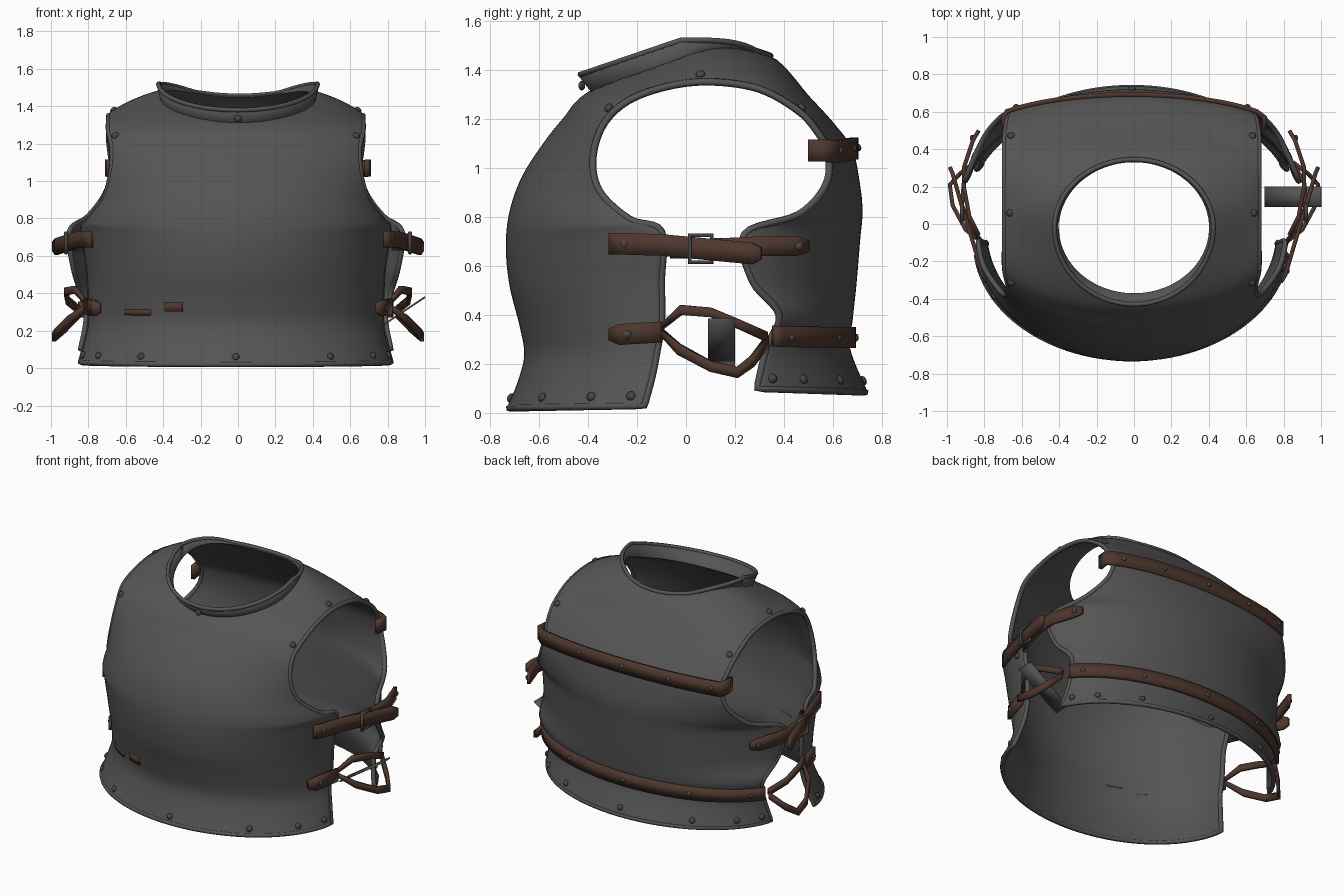
import bpy, bmesh, math
from mathutils import Vector
from mathutils.bvhtree import BVHTree

cube = bpy.data.objects.get("Cube")
if cube:
    bpy.data.objects.remove(cube, do_unlink=True)


def material(name, rgb):
    m = bpy.data.materials.new(name)
    m.use_nodes = True
    m.diffuse_color = (*rgb, 1)
    bsdf = m.node_tree.nodes["Principled BSDF"]
    bsdf.inputs["Base Color"].default_value = (*rgb, 1)
    bsdf.inputs["Roughness"].default_value = 0.6
    return m


STEEL = material("dark steel", (0.09, 0.09, 0.09))
IRON = material("blackened iron", (0.06, 0.06, 0.06))
LEATHER = material("brown leather", (0.077, 0.038, 0.027))
UP = Vector((0, 0, 1))

# Stations from the front hem over the shoulder to the back hem:
# centre line y, z and then side edge x, y, z
FRONT = [(-.72, .02, .83, -.17, .03), (-.675, .13, .80, -.14, .14),
         (-.65, .24, .78, -.12, .24), (-.67, .36, .78, -.10, .37),
         (-.71, .52, .79, -.10, .54), (-.725, .68, .82, -.10, .74),
         (-.71, .82, .79, -.23, .79), (-.66, .96, .71, -.35, .9),
         (-.57, 1.1, .67, -.38, 1.03), (-.49, 1.2, .66, -.34, 1.17)]
SHOULDER = [(-.41, 1.29, .68, -.24, 1.27), (-.2, 1.41, .68, -.08, 1.33),
            (.1, 1.53, .68, .1, 1.35), (.34, 1.45, .68, .3, 1.32)]
BACK = [(.5, 1.28, .68, .46, 1.23), (.60, 1.17, .67, .54, 1.14),
        (.67, 1.07, .66, .58, 1.06), (.70, .93, .70, .57, .93),
        (.71, .82, .79, .46, .81), (.70, .70, .89, .24, .73),
        (.685, .52, .87, .27, .54), (.67, .38, .83, .38, .40),
        (.66, .26, .80, .33, .27), (.73, .085, .83, .29, .10)]
STATIONS = FRONT + SHOULDER + BACK
LAST = len(STATIONS) - 1


def station(t):
    """Smooth blend of neighbouring stations."""
    i = min(int(t), LAST - 1)
    f = t - i
    rows = [STATIONS[min(max(k, 0), LAST)] for k in range(i - 1, i + 3)]
    return [0.5 * (2 * b + f * (c - a) + f * f * (2 * a - 5 * b + 4 * c - d)
                   + f ** 3 * (3 * (b - c) + d - a))
            for a, b, c, d in zip(*rows)]


def skin(t, u):
    """Point on the armour: t along the stations, u from -1 to 1 across."""
    cy, cz, ex, ey, ez = station(t)
    depth = math.hypot(cy - ey, cz - ez)
    a = math.radians(min(85, 45 + 70 * depth))
    k = (math.cos(u * a) - math.cos(a)) / (1 - math.cos(a))
    x = ex * math.sin(u * a) / math.sin(a) - 0.012
    return Vector((x, ey + (cy - ey) * k, ez + (cz - ez) * k))


def frame(t, u):
    """Surface point and outward normal."""
    e = 0.02
    p = skin(t, u)
    along = skin(min(t + e, LAST), u) - skin(max(t - e, 0), u)
    n = along.cross(skin(t, u + e) - skin(t, u - e)).normalized()
    return p, n if n.dot(p - Vector((0, .05, .8))) > 0 else -n


def finish(name, bm, mat):
    me = bpy.data.meshes.new(name)
    bm.to_mesh(me)
    bm.free()
    ob = bpy.data.objects.new(name, me)
    bpy.context.collection.objects.link(ob)
    me.materials.append(mat)
    bpy.ops.object.select_all(action='DESELECT')
    ob.select_set(True)
    bpy.context.view_layer.objects.active = ob
    bpy.ops.object.shade_smooth_by_angle(angle=math.radians(40))
    return ob


def thicken(ob, thick):
    mod = ob.modifiers.new("thickness", 'SOLIDIFY')
    mod.thickness, mod.offset = thick, 0


def grid_mesh(rows):
    bm = bmesh.new()
    grid = [[bm.verts.new(p) for p in r] for r in rows]
    for r, q in zip(grid, grid[1:]):
        for i in range(len(r) - 1):
            bm.faces.new((r[i], r[i + 1], q[i + 1], q[i]))
    return bm


def ribbon(name, pts, widths, thick, mat):
    """Upright strip along a path."""
    rows = [[p + UP * k * w / 2 for p, w in zip(pts, widths)] for k in (-1, 1)]
    thicken(finish(name, grid_mesh(rows), mat), thick)


def tube(name, pts, radius, mat):
    cu = bpy.data.curves.new(name, 'CURVE')
    cu.dimensions = '3D'
    cu.bevel_depth, cu.bevel_resolution = radius, 1
    sp = cu.splines.new('POLY')
    sp.points.add(len(pts) - 1)
    for q, p in zip(sp.points, pts):
        q.co = (*p, 1)
    sp.use_cyclic_u = True
    cu.materials.append(mat)
    bpy.context.collection.objects.link(bpy.data.objects.new(name, cu))


def rivet(name, p, n, r=0.02):
    bm = bmesh.new()
    bmesh.ops.create_uvsphere(bm, u_segments=10, v_segments=6, radius=r)
    for v in bm.verts:
        v.co.z *= 0.7
        v.co = n.to_track_quat('Z', 'Y') @ v.co + p
    finish(name, bm, IRON)


# Cuirass shell with the neck opening cut out and drawn up into a collar
STEPS, ACROSS = 8, 64
NECK_Y, RX, RY = -0.02, 0.41, 0.36
bm = grid_mesh([[skin(i / STEPS, 2 * j / ACROSS - 1) for j in range(ACROSS + 1)]
                for i in range(LAST * STEPS + 1)])
tree = BVHTree.FromBMesh(bm)


def neck_edge(a):
    top = Vector((RX * math.cos(a), NECK_Y + RY * math.sin(a), 3))
    return tree.ray_cast(top, -UP)[0]


def collar_rim(a):
    """Flared at the front, high at the sides, flush at the back."""
    s = math.sin(a)
    z = 1.52 - 0.14 * max(0, -s) - 0.09 * max(0, s) ** 4
    return Vector((0.425 * math.cos(a), NECK_Y + (0.41 if s < 0 else 0.365) * s,
                   max(z, neck_edge(a).z + 0.006)))


def neck_angle(co):
    return math.atan2((co.y - NECK_Y) / RY, co.x / RX)


def in_neck(c):
    return c.z > 1.2 and math.hypot(c.x / RX, (c.y - NECK_Y) / RY) < 1


bmesh.ops.delete(bm, geom=[f for f in bm.faces if in_neck(f.calc_center_median())], context='FACES')
ring = [e for e in bm.edges if e.is_boundary
        and all(abs(v.co.x) < 0.55 and v.co.z > 1.2 for v in e.verts)]
for v in {v for e in ring for v in e.verts}:
    v.co = neck_edge(neck_angle(v.co))
for v in bmesh.ops.extrude_edge_only(bm, edges=ring)["geom"]:
    if isinstance(v, bmesh.types.BMVert):
        v.co = collar_rim(neck_angle(v.co))
thicken(finish("cuirass_shell", bm, STEEL), 0.02)

# Rolled borders
tube("collar_border", [collar_rim(math.tau * i / 64) for i in range(64)], 0.013, STEEL)
us = [i / 24 - 1 for i in range(49)]
ts = [i / 6 for i in range(LAST * 6 + 1)]
tube("plate_border", [skin(0, u) for u in us] + [skin(t, 1) for t in ts[1:-1]]
     + [skin(LAST, -u) for u in us] + [skin(t, -1) for t in ts[-2:0:-1]], 0.015, STEEL)

# Rivets along the hems, armholes and collar
spots = [(t, u) for t in (0.4, LAST - 0.3) for u in (-.93, -.74, -.45, 0, .45, .74, .93)]
spots += [(t, s * .93) for t in (4.6, 9.6, 11.8, 14) for s in (-1, 1)]
for t, u in spots:
    p, n = frame(t, u)
    rivet("plate_rivet", p + n * 0.012, n)
rivet("collar_rivet", Vector((0, -.425, 1.335)), Vector((0, -1, 0)))


# Leather bands across the back, the upper one wrapping round the armhole edge
def band(name, t, width, u0, u1, lift, wrap=()):
    fr = [frame(t, u0 + (u1 - u0) * i / 40) for i in range(41)]
    pts = [p + n * lift for p, n in fr]
    pts = [Vector((-x, y, z)) for x, y, z in wrap] + pts + [Vector(w) for w in wrap[::-1]]
    ribbon(name, pts, [width] * len(pts), 0.025, LEATHER)


band("upper_back_band", 16, .09, -1, 1, .024, [(.69, .5, 1.07), (.70, .57, 1.07)])
band("lower_back_band", 21.6, .085, -1.02, 1.02, .024)
for t in (16, 21.6):
    for u in (-.9, -.45, 0, .45, .9):
        p, n = frame(t, u)
        rivet("band_rivet", p + n * 0.036, n, 0.016)

# Slivers of leather showing through the front of the waist
band("front_leather_sliver", 2.5, .03, -.58, -.42, .004)
band("front_leather_patch", 2.75, .05, -.34, -.25, .004)


def strap(name, pts, width, side):
    """Leather strip along a path, narrower at its first point."""
    pts = [Vector((x * side, y, z)) for x, y, z in pts]
    ribbon(name, pts, [width * 0.55] + [width] * (len(pts) - 1), 0.022, LEATHER)


# Side straps and buckles
for side, label in ((1, "left"), (-1, "right")):
    strap(label + "_front_upper_strap", [(.985, .305, .65), (.97, .27, .65), (.91, .06, .67),
          (.86, -.1, .685), (.81, -.27, .69), (.785, -.31, .69)], .088, side)
    strap(label + "_back_upper_strap", [(.83, .5, .68), (.86, .45, .68), (.91, .3, .68),
          (.91, .2, .675), (.88, .04, .67), (.83, -.06, .67)], .08, side)
    strap(label + "_front_lower_strap", [(.74, -.31, .32), (.77, -.27, .32), (.815, -.1, .33)],
          .085, side)
    strap(label + "_hanging_strap", [(.81, -.1, .33), (.90, -.03, .26), (.97, .1, .19),
          (.985, .21, .165), (.93, .27, .21), (.85, .33, .29)], .045, side)
    strap(label + "_closing_strap", [(.81, -.1, .35), (.87, -.02, .42), (.92, .1, .41),
          (.91, .22, .36), (.85, .33, .31)], .04, side)
    tube(label + "_buckle", [(side * .92, .06 + a * .045, .67 + b * .055)
         for a, b in ((-1, -1), (1, -1), (1, 1), (-1, 1))], 0.011, IRON)
    for x, y, z in ((.82, -.25, .69), (.865, .46, .68), (.79, -.24, .32)):
        rivet(label + "_strap_rivet", Vector((side * x, y, z)), Vector((side, 0, 0)), 0.018)

# Loose steel flap in the left side gap
flap = grid_mesh([[Vector((x, y, z)) for y in (.09, .2)] for x, z in ((.70, .18), (1, .38))])
thicken(finish("left_loose_flap", flap, STEEL), 0.01)
